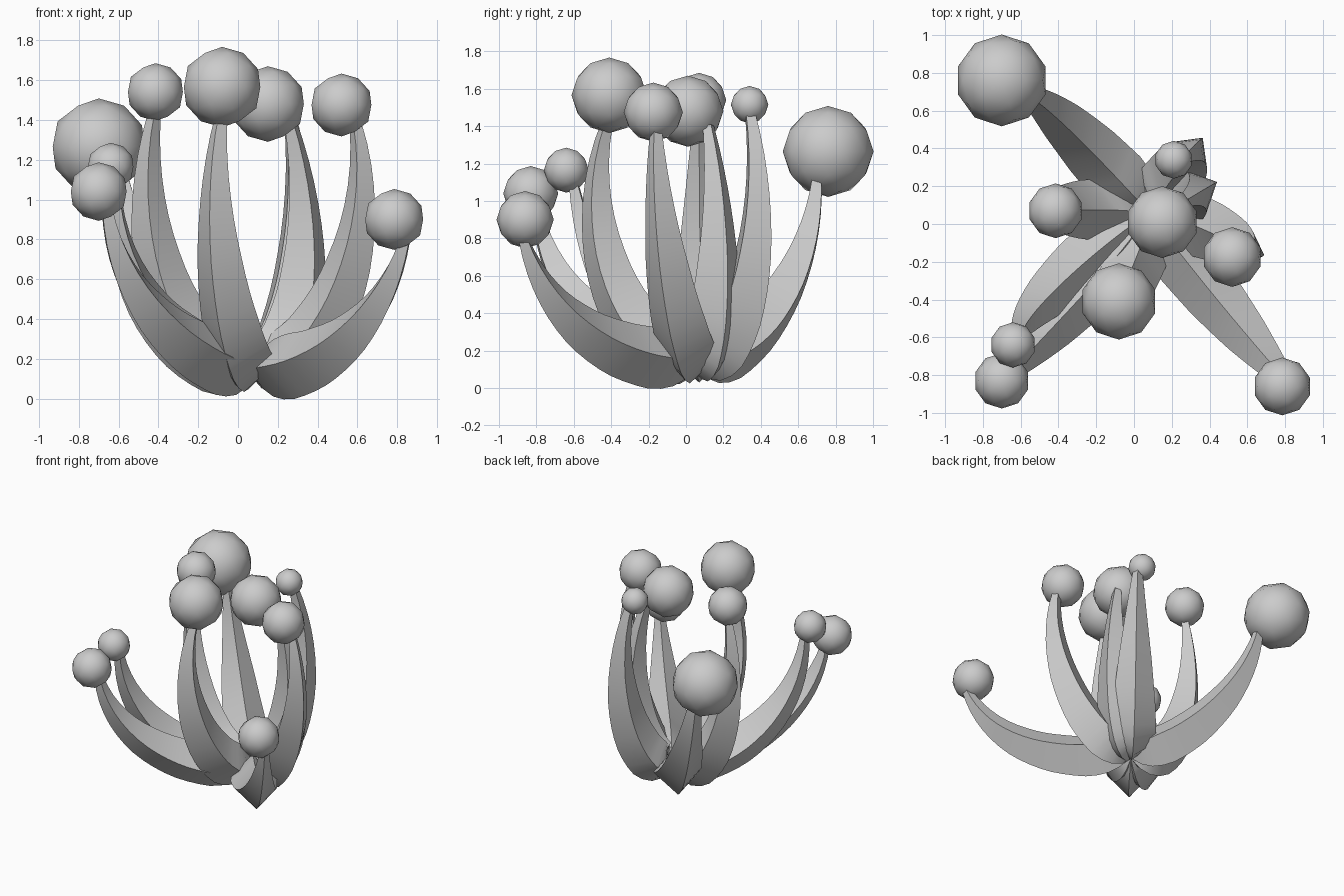
import bpy, bmesh
from mathutils import Vector

if "Cube" in bpy.data.objects:
    bpy.data.objects.remove(bpy.data.objects["Cube"])

BASE = Vector((0.08, 0.06, 0.16))

# name, ball centre, ball radius, path controls 1-3 (the path starts near BASE)
STALKS = [
    ("back_left", (-.70, .76, 1.265), .243, (-.15, .31, .13), (-.49, .68, .58), (-.58, .70, 1.13)),
    ("back_right", (.21, .34, 1.515), .1, (.22, .27, .11), (.39, .47, .80), (.25, .34, 1.48)),
    ("left", (-.415, .07, 1.54), .145, (-.30, .09, .10), (-.54, .075, .80), (-.42, .07, 1.43)),
    ("centre", (.15, .01, 1.48), .19, (.29, .14, .10), (.43, .23, .75), (.26, .12, 1.40)),
    ("right", (.52, -.175, 1.475), .158, (.37, .00, .09), (.72, -.16, .75), (.59, -.16, 1.38)),
    ("front", (-.08, -.41, 1.565), .202, (.00, -.28, .11), (-.18, -.61, .80), (-.085, -.42, 1.42)),
    ("left_inner", (-.64, -.64, 1.165), .12, (-.22, -.15, .13), (-.64, -.50, .48), (-.62, -.60, 1.09)),
    ("left_outer", (-.70, -.83, 1.04), .147, (-.12, -.25, .13), (-.59, -.71, .38), (-.66, -.80, .97)),
    ("front_right", (.785, -.86, .90), .153, (.34, -.29, .115), (.70, -.72, .28), (.84, -.87, .80)),
]

# Stalk thickness along its length
PROFILE = [(0, .06), (.05, .105), (.13, .155), (.22, .167), (.4, .153),
           (.6, .121), (.8, .077), (1, .033)]


def thickness(t):
    for (a, ra), (b, rb) in zip(PROFILE, PROFILE[1:]):
        if t <= b:
            return ra + (rb - ra) * (t - a) / (b - a)
    return PROFILE[-1][1]


def finish(bm, name, angle):
    bmesh.ops.recalc_face_normals(bm, faces=bm.faces)
    mesh = bpy.data.meshes.new(name)
    bm.to_mesh(mesh)
    bm.free()
    obj = bpy.data.objects.new(name, mesh)
    bpy.context.collection.objects.link(obj)
    bpy.ops.object.select_all(action='DESELECT')
    obj.select_set(True)
    bpy.context.view_layer.objects.active = obj
    bpy.ops.object.shade_smooth_by_angle(angle=angle)


def make_stalk(name, c1, c2, c3, steps=18):
    """Four-sided tapered stalk swept along a cubic curve."""
    p1, p2, p3 = Vector(c1), Vector(c2), Vector(c3)
    out = p2 - BASE
    out.z = 0
    out.normalize()
    p0 = BASE + out * 0.015
    side = Vector((-out.y, out.x, 0))
    bm = bmesh.new()
    rings = []
    for i in range(steps + 1):
        t = i / steps
        u = 1 - t
        p = u**3 * p0 + 3 * u * u * t * p1 + 3 * u * t * t * p2 + t**3 * p3
        tan = u * u * (p1 - p0) + 2 * u * t * (p2 - p1) + t * t * (p3 - p2)
        across = side.cross(tan).normalized()
        r = thickness(t)
        rings.append([bm.verts.new(p + d * r) for d in (side, across, -side, -across)])
    for a, b in zip(rings, rings[1:]):
        for k in range(4):
            n = (k + 1) % 4
            bm.faces.new((a[k], a[n], b[n], b[k]))
    bm.faces.new(rings[0])
    bm.faces.new(rings[-1])
    finish(bm, name, 0.6)


def make_ball(name, centre, radius):
    bm = bmesh.new()
    bmesh.ops.create_icosphere(bm, subdivisions=2, radius=radius)
    bmesh.ops.translate(bm, vec=Vector(centre), verts=bm.verts)
    finish(bm, name, 0.7)


# Stalks with their ball tips
for name, centre, radius, c1, c2, c3 in STALKS:
    make_stalk(name + "_stalk", c1, c2, c3)
    make_ball(name + "_ball", centre, radius)
